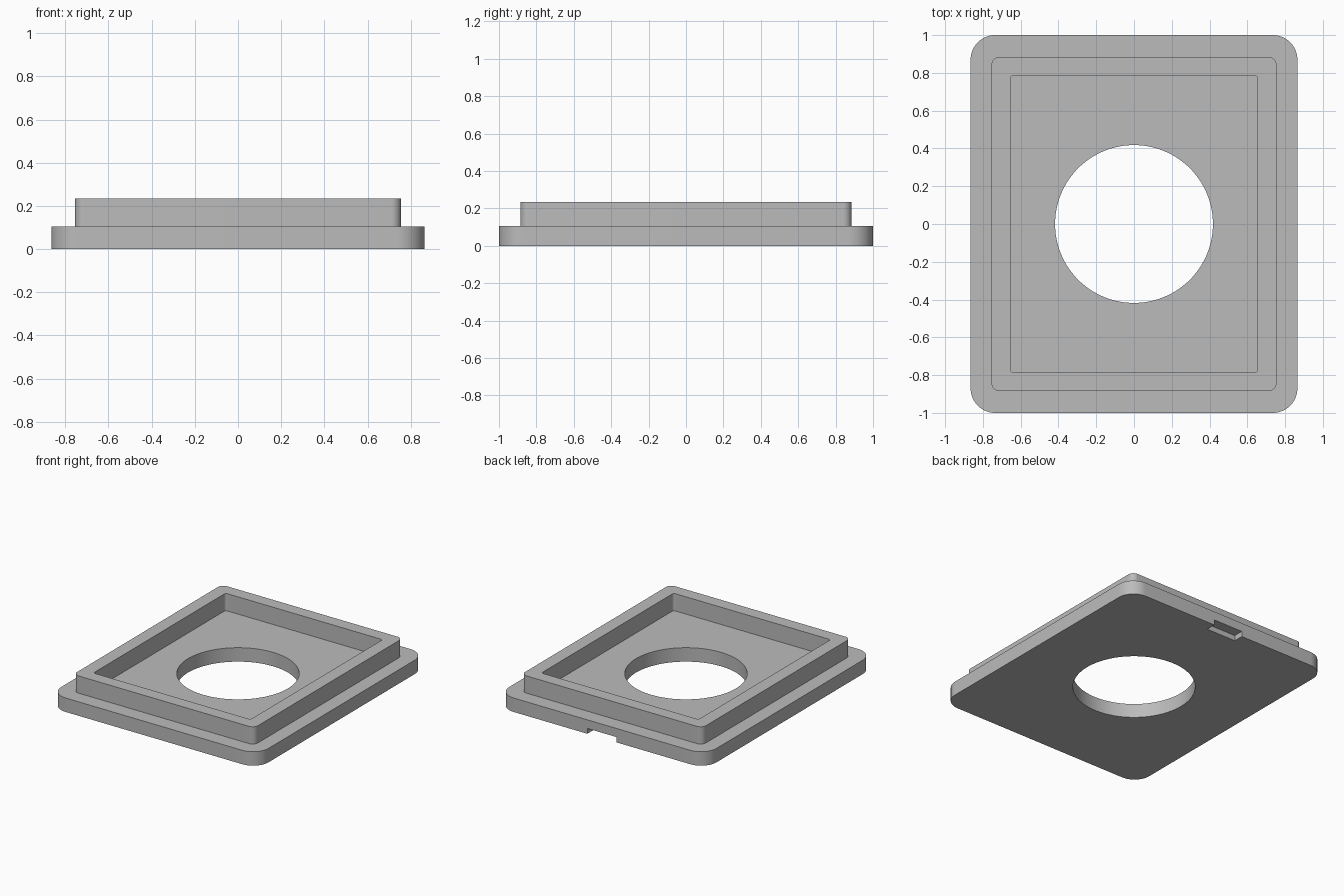
import bpy, bmesh
from math import cos, sin, pi

cube = bpy.data.objects.get("Cube")
if cube:
    bpy.data.objects.remove(cube, do_unlink=True)

STEPS = 18  # points per corner quarter

grey = bpy.data.materials.new("plain_grey")
grey.use_nodes = True
colour = (0.5, 0.5, 0.5, 1)
grey.diffuse_color = colour
grey.node_tree.nodes["Principled BSDF"].inputs["Base Color"].default_value = colour


def rounded_loop(bm, half_x, half_y, radius, z):
    """Rounded rectangle as a ring of vertices."""
    ring = []
    for q, (sx, sy) in enumerate(((1, 1), (-1, 1), (-1, -1), (1, -1))):
        for i in range(STEPS):
            a = (q + i / (STEPS - 1)) * pi / 2
            ring.append(bm.verts.new((sx * (half_x - radius) + radius * cos(a),
                                      sy * (half_y - radius) + radius * sin(a), z)))
    return ring


def circle_loop(bm, radius, z):
    """Circle with the same vertex count as a rounded loop."""
    count = STEPS * 4
    angles = [(i + 0.5) * 2 * pi / count for i in range(count)]
    return [bm.verts.new((radius * cos(a), radius * sin(a), z)) for a in angles]


def finish(bm, name):
    bmesh.ops.recalc_face_normals(bm, faces=bm.faces)
    mesh = bpy.data.meshes.new(name)
    bm.to_mesh(mesh)
    bm.free()
    mesh.materials.append(grey)
    obj = bpy.data.objects.new(name, mesh)
    bpy.context.collection.objects.link(obj)
    return obj


# Flanged plate, raised rim, recess floor and round hole as one closed skin
PLATE_TOP, RIM_TOP, HOLE = 0.105, 0.235, 0.418
bm = bmesh.new()
loops = [
    rounded_loop(bm, 0.865, 1.0, 0.13, 0),
    rounded_loop(bm, 0.865, 1.0, 0.13, PLATE_TOP),
    rounded_loop(bm, 0.755, 0.885, 0.045, PLATE_TOP),
    rounded_loop(bm, 0.755, 0.885, 0.045, RIM_TOP),
    rounded_loop(bm, 0.655, 0.787, 0.02, RIM_TOP),
    rounded_loop(bm, 0.655, 0.787, 0.02, PLATE_TOP),
    circle_loop(bm, HOLE, PLATE_TOP),
    circle_loop(bm, HOLE, 0),
]
for a, b in zip(loops, loops[1:] + loops[:1]):
    for i in range(len(a)):
        j = (i + 1) % len(a)
        bm.faces.new((a[i], a[j], b[j], b[i]))
body = finish(bm, "rimmed_plate")

# Pry notch under the middle of the back edge
bm = bmesh.new()
bmesh.ops.create_cube(bm, size=1)
bmesh.ops.scale(bm, vec=(0.245, 0.15, 0.08), verts=bm.verts)
bmesh.ops.translate(bm, vec=(0, 1, 0), verts=bm.verts)
cutter = finish(bm, "notch_cutter")
cutter.hide_render = True

bpy.ops.object.select_all(action='DESELECT')
body.select_set(True)
bpy.context.view_layer.objects.active = body
cut = body.modifiers.new("notch", 'BOOLEAN')
cut.operation = 'DIFFERENCE'
cut.solver = 'EXACT'
cut.object = cutter
bpy.ops.object.modifier_apply(modifier=cut.name)
bpy.data.objects.remove(cutter, do_unlink=True)

bpy.ops.object.shade_smooth_by_angle(angle=pi / 6)
